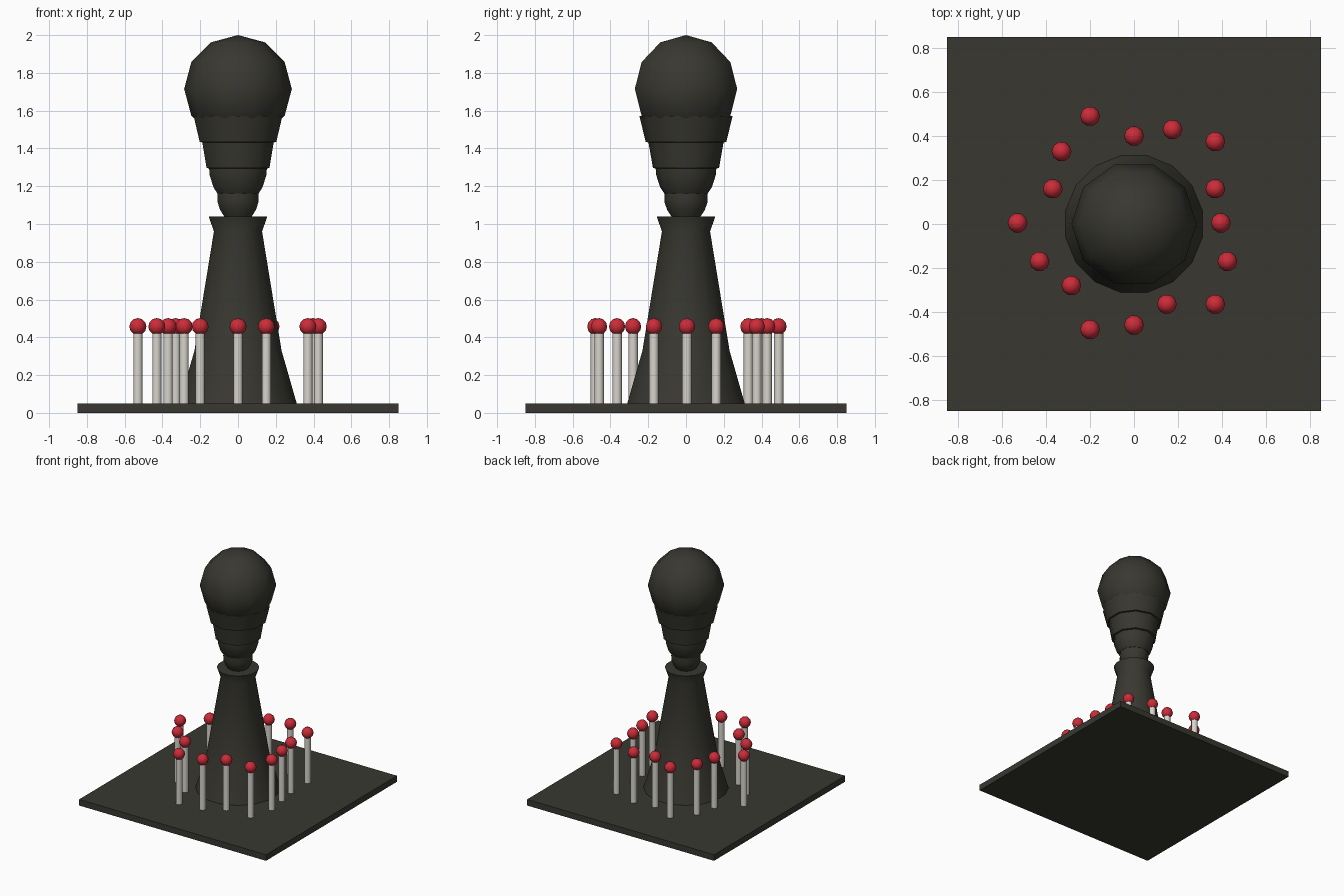
import bpy
import math

cube = bpy.data.objects.get("Cube")
if cube:
    bpy.data.objects.remove(cube, do_unlink=True)


def make_material(name, colour):
    mat = bpy.data.materials.new(name)
    mat.use_nodes = True
    mat.diffuse_color = (*colour, 1)
    mat.node_tree.nodes["Principled BSDF"].inputs["Base Color"].default_value = (*colour, 1)
    return mat


charcoal = make_material("charcoal", (0.04, 0.039, 0.03))
red = make_material("red", (0.6, 0.025, 0.04))
ivory = make_material("ivory", (0.68, 0.66, 0.6))


def finish(name, mat, smooth=True):
    obj = bpy.context.object
    obj.name = name
    obj.data.materials.append(mat)
    if smooth:
        bpy.ops.object.shade_smooth_by_angle(angle=math.radians(40))
    return obj


def lathe(name, profile, sides, turn, mat):
    """Revolve (radius, height) points, bottom to top, and cap both ends."""
    verts = [(r * math.cos(turn + math.tau * i / sides),
              r * math.sin(turn + math.tau * i / sides), z)
             for r, z in profile for i in range(sides)]
    faces = [(k * sides + i, k * sides + (i + 1) % sides,
              (k + 1) * sides + (i + 1) % sides, (k + 1) * sides + i)
             for k in range(len(profile) - 1) for i in range(sides)]
    faces.append(tuple(reversed(range(sides))))
    faces.append(tuple(range(len(verts) - sides, len(verts))))
    mesh = bpy.data.meshes.new(name)
    mesh.from_pydata(verts, [], faces)
    obj = bpy.data.objects.new(name, mesh)
    bpy.context.collection.objects.link(obj)
    bpy.ops.object.select_all(action="DESELECT")
    bpy.context.view_layer.objects.active = obj
    obj.select_set(True)
    return finish(name, mat)


# Square base plate
bpy.ops.mesh.primitive_cube_add(size=1, location=(0, 0, 0.025))
bpy.context.object.scale = (1.7, 1.7, 0.05)
finish("base_plate", charcoal, smooth=False)

# Flared pedestal with a lipped top
lathe("pedestal", [(0.32, 0.04), (0.235, 0.33), (0.13, 0.96), (0.158, 1.04)],
      16, math.pi / 16, charcoal)

# Round bulb on top
bpy.ops.mesh.primitive_uv_sphere_add(segments=10, ring_count=6, radius=0.285,
                                     location=(0, 0, 1.715),
                                     rotation=(0, 0, math.pi / 2))
finish("bulb", charcoal)

# Overlapping segments that taper down to the neck
turn = math.pi / 2
segments = {
    "bulb_collar": [(0.15, 1.425), (0.213, 1.434), (0.247, 1.572)],
    "upper_segment": [(0.12, 1.285), (0.175, 1.297), (0.2, 1.44)],
    "lower_segment": [(0.08, 1.155), (0.115, 1.162), (0.137, 1.195), (0.158, 1.26), (0.161, 1.3)],
    "neck_ball": [(0.07, 1.03), (0.1, 1.075), (0.115, 1.12), (0.113, 1.17)],
}
for name, profile in segments.items():
    lathe(name, profile, 10, turn, charcoal)

# Ring of pins, each a rod with a ball head
pins = [(-0.2, 0.49), (0, 0.4), (0.175, 0.43), (0.37, 0.375),
        (0.37, 0.16), (0.395, 0.005), (0.425, -0.17), (0.37, -0.365),
        (0.15, -0.365), (0, -0.46), (-0.2, -0.48), (-0.285, -0.28),
        (-0.43, -0.17), (-0.53, 0.005), (-0.37, 0.16), (-0.33, 0.33)]
for i, (x, y) in enumerate(pins, 1):
    bpy.ops.mesh.primitive_cylinder_add(vertices=10, radius=0.025, depth=0.4,
                                        location=(x, y, 0.245))
    finish(f"pin_rod_{i}", ivory)
    bpy.ops.mesh.primitive_uv_sphere_add(segments=10, ring_count=6, radius=0.045,
                                         location=(x, y, 0.457),
                                         rotation=(0, 0, math.pi / 2))
    finish(f"pin_head_{i}", red)
